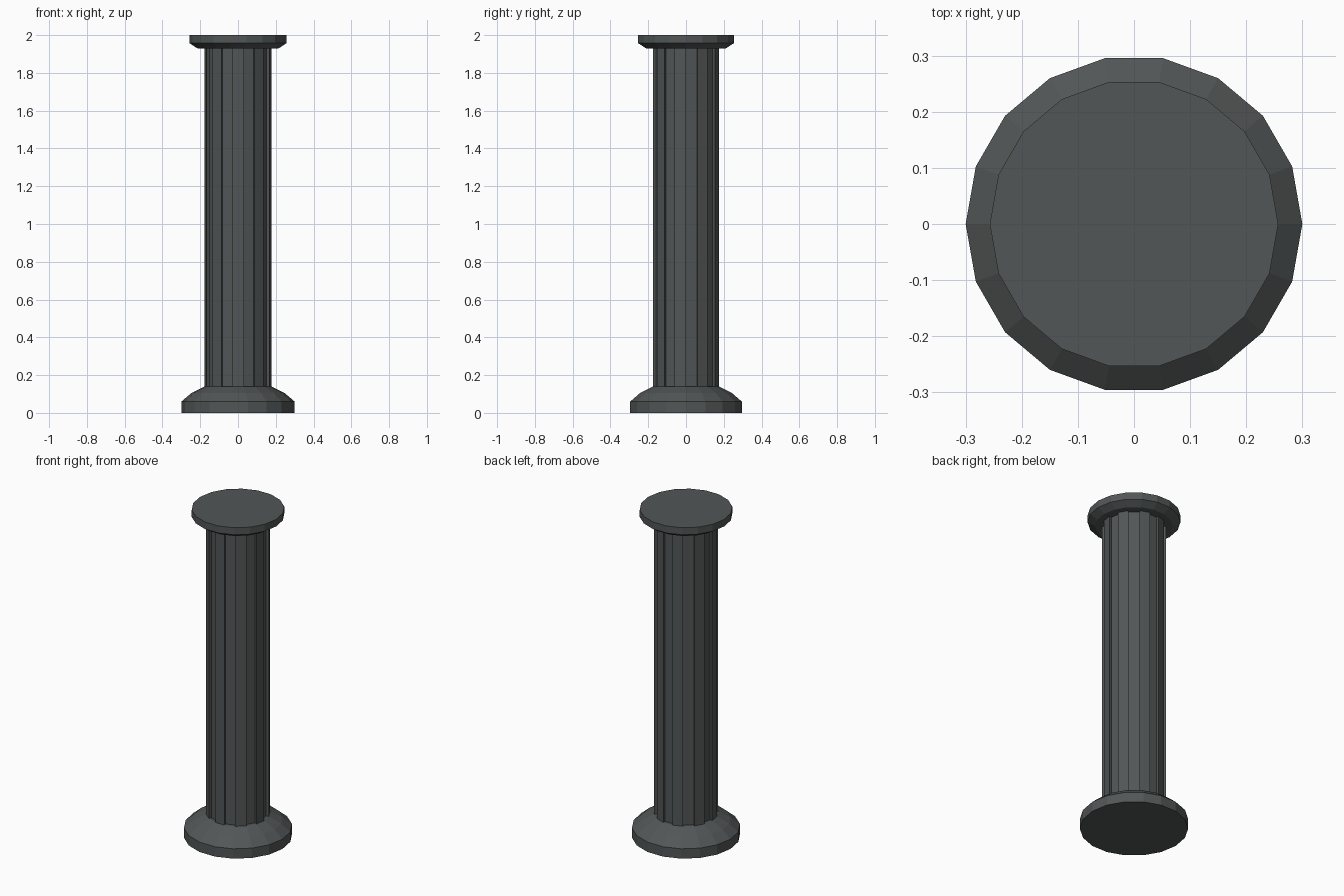
import bpy, bmesh, math
from mathutils import Vector

if "Cube" in bpy.data.objects:
    bpy.data.objects.remove(bpy.data.objects["Cube"])

SIDES = 18
STEP = 2 * math.pi / SIDES

stone = bpy.data.materials.new("dark grey stone")
stone.diffuse_color = (0.085, 0.093, 0.093, 1)
stone.use_nodes = True
stone.node_tree.nodes["Principled BSDF"].inputs["Base Color"].default_value = stone.diffuse_color


def loft(name, rings):
    """Join equal-length rings of points into a closed flat-shaded solid."""
    bm = bmesh.new()
    loops = [[bm.verts.new(p) for p in ring] for ring in rings]
    n = len(loops[0])
    for low, high in zip(loops, loops[1:]):
        for i in range(n):
            j = (i + 1) % n
            bm.faces.new((low[i], low[j], high[j], high[i]))
    bm.faces.new(loops[0][::-1])
    bm.faces.new(loops[-1])
    bmesh.ops.recalc_face_normals(bm, faces=bm.faces)
    mesh = bpy.data.meshes.new(name)
    bm.to_mesh(mesh)
    bm.free()
    mesh.materials.append(stone)
    obj = bpy.data.objects.new(name, mesh)
    bpy.context.collection.objects.link(obj)
    return obj


def polar(r, k, z=0):
    return Vector((r * math.cos(k * STEP), r * math.sin(k * STEP), z))


def turned(name, profile):
    return loft(name, [[polar(r, k, z) for k in range(SIDES)] for r, z in profile])


# Round base with a sloping shoulder
turned("column_base", [(0.30, 0), (0.30, 0.06), (0.247, 0.105), (0.177, 0.14)])

# Round cap with a chamfered underside
turned("column_cap", [(0.215, 1.93), (0.257, 1.957), (0.257, 2.0)])

# Fluted shaft: every second side is pushed inward
R, DEPTH = 0.177, 0.017
section = []
for k in range(0, SIDES, 2):
    a, b = polar(R, k), polar(R, k + 1)
    inward = polar(-DEPTH, k + 0.5)
    section += [a, a + inward, b + inward, b]
loft("fluted_shaft", [[p + Vector((0, 0, z)) for p in section] for z in (0.14, 1.93)])
